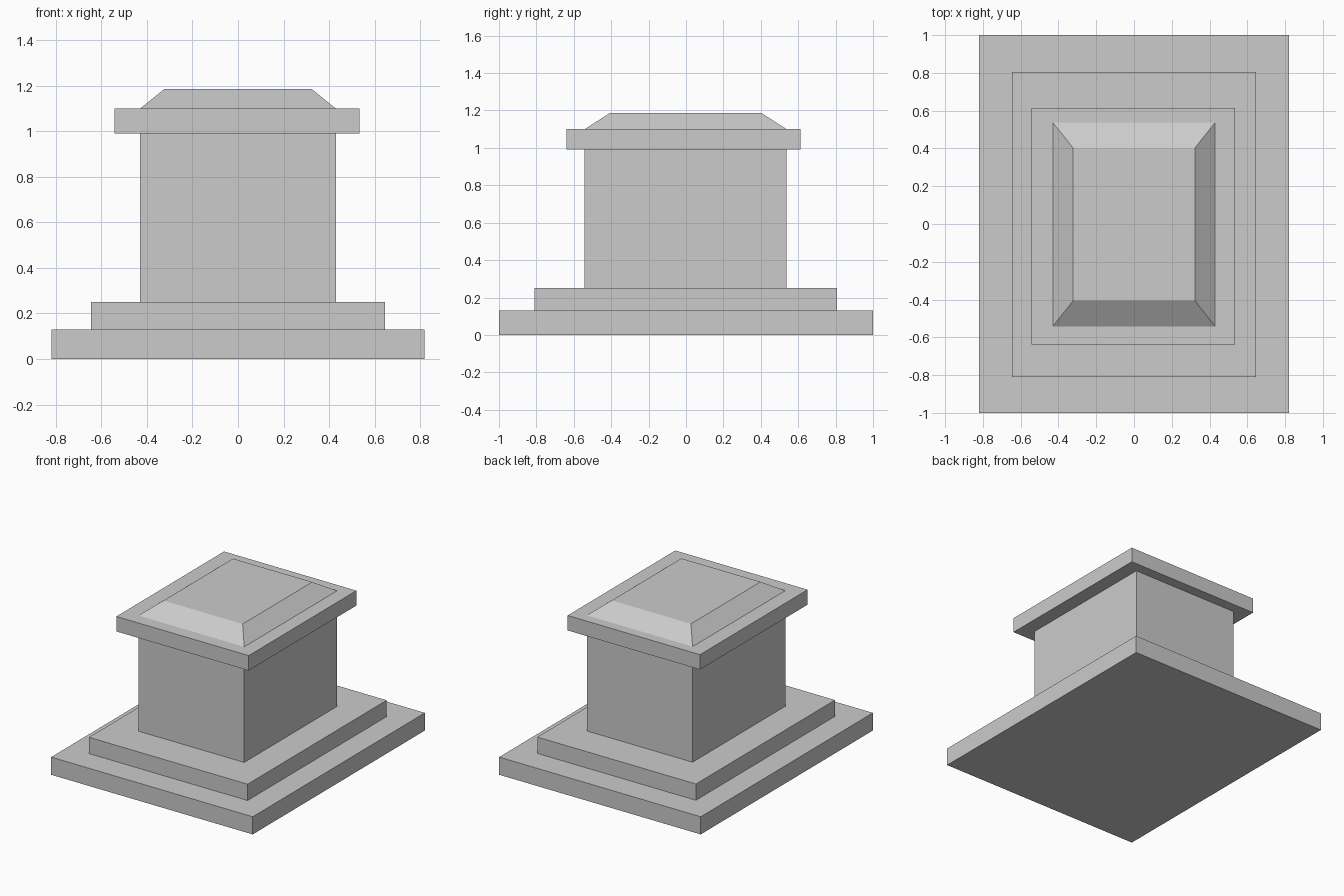
import bpy, bmesh

if "Cube" in bpy.data.objects:
    bpy.data.objects.remove(bpy.data.objects["Cube"])


def block(name, x, y, z, inset=(0, 0)):
    """Box spanning the given ranges; inset narrows the top on each side."""
    bm = bmesh.new()
    bmesh.ops.create_cube(bm, size=1)
    for v in bm.verts:
        top = v.co.z > 0
        sx, sy = (1 if v.co.x > 0 else -1), (1 if v.co.y > 0 else -1)
        v.co.x = x[sx > 0] - sx * inset[0] * top
        v.co.y = y[sy > 0] - sy * inset[1] * top
        v.co.z = z[top]
    mesh = bpy.data.meshes.new(name)
    bm.to_mesh(mesh)
    bm.free()
    obj = bpy.data.objects.new(name, mesh)
    bpy.context.collection.objects.link(obj)
    return obj


# Stepped foot
block("base_slab", (-0.82, 0.82), (-1.0, 1.0), (0, 0.13))
block("upper_step", (-0.645, 0.645), (-0.81, 0.806), (0.13, 0.25))

# Main block
block("pedestal_body", (-0.43, 0.43), (-0.542, 0.538), (0.25, 0.99))

# Overhanging cap, slightly off centre, with a sloped crown on top
block("cap_slab", (-0.543, 0.534), (-0.638, 0.613), (0.99, 1.10))
block("sloped_crown", (-0.43, 0.43), (-0.542, 0.538), (1.10, 1.187), inset=(0.108, 0.136))
